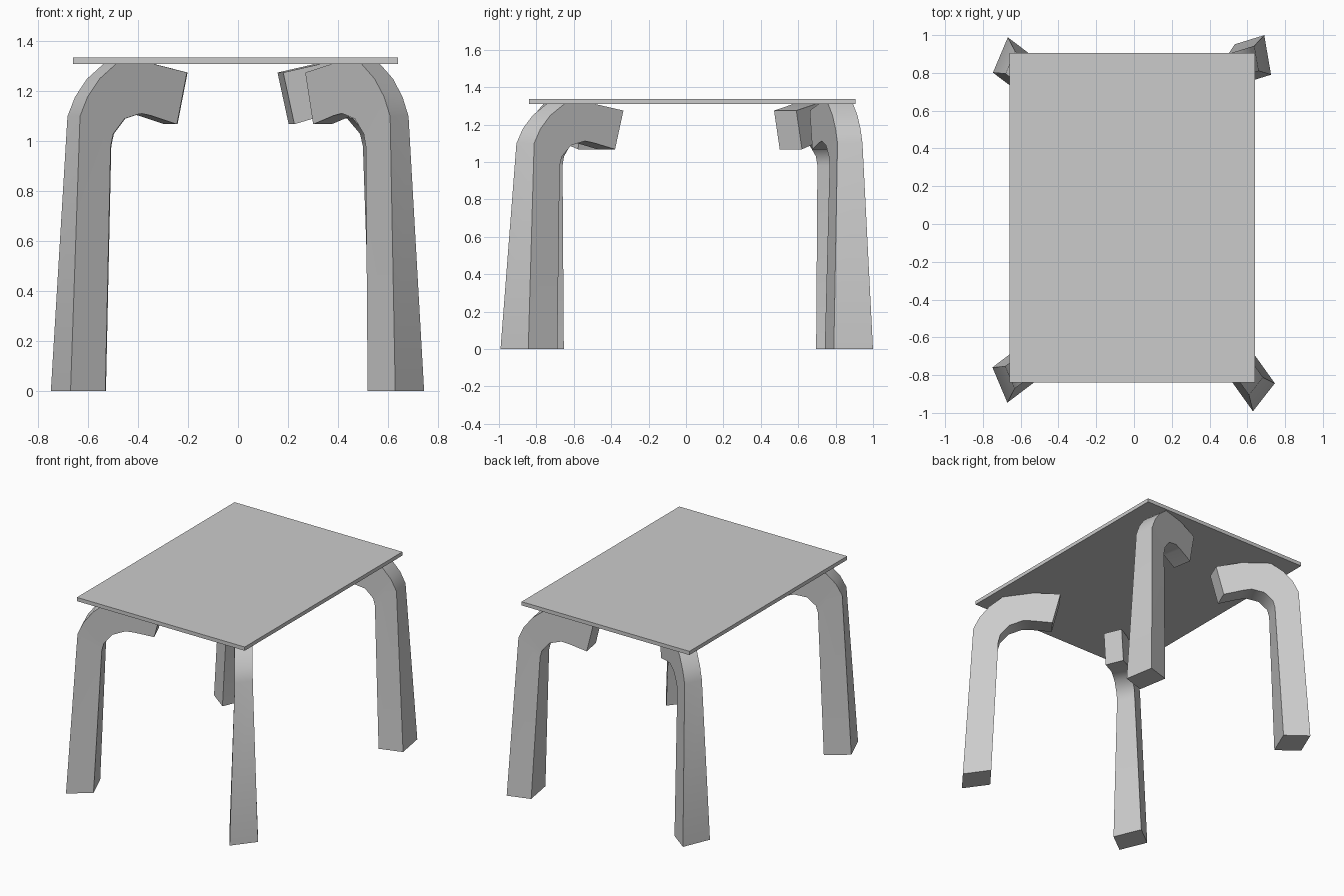
import bpy, math

if "Cube" in bpy.data.objects:
    bpy.data.objects.remove(bpy.data.objects["Cube"])

STRETCH = 1.342   # square table design stretched along y

# Leg profile in (inward distance, height): outer and inner edge, foot to tip
OUTER = [(0, 0), (.06, 1.1), (.095, 1.178), (.15, 1.25), (.225, 1.309), (.40, 1.309), (.552, 1.275)]
INNER = [(.16, 0), (.201, .98), (.213, 1.03), (.265, 1.09), (.34, 1.112), (.39, 1.102), (.506, 1.068)]


def make_object(name, verts, faces):
    mesh = bpy.data.meshes.new(name)
    mesh.from_pydata(verts, [], faces)
    mesh.update()
    ob = bpy.data.objects.new(name, mesh)
    bpy.context.collection.objects.link(ob)
    return ob


def make_leg(name, x, y, heading):
    """Curved leg, square at the foot and thinner above, pointing inward."""
    a = math.radians(heading)
    c, s = math.cos(a), math.sin(a)

    def place(u, v, z):
        return (x + u * c - v * s, y + (u * s + v * c) * STRETCH, z)

    verts, faces = [], []
    n = len(OUTER)
    for i in range(n):
        half = .08 if i == 0 else .051
        (uo, zo), (ui, zi) = OUTER[i], INNER[i]
        verts += [place(uo, -half, zo), place(ui, -half, zi),
                  place(ui, half, zi), place(uo, half, zo)]
    for i in range(n - 1):
        b = i * 4
        for k in range(4):
            j = (k + 1) % 4
            faces.append((b + k, b + j, b + 4 + j, b + 4 + k))
    faces.append((3, 2, 1, 0))
    e = (n - 1) * 4
    faces.append((e, e + 1, e + 2, e + 3))
    ob = make_object(name, verts, faces)
    bpy.ops.object.select_all(action='DESELECT')
    ob.select_set(True)
    bpy.context.view_layer.objects.active = ob
    bpy.ops.object.shade_smooth_by_angle(angle=math.radians(32))


# Four legs, each turned at its own slightly different angle
make_leg("front_left_leg", -.71, -.8525, 29.5)
make_leg("back_left_leg", -.7075, .895, -29.5)
make_leg("front_right_leg", .6875, -.9175, 133.7)
make_leg("back_right_leg", .7075, .895, 193)

# Thin rectangular top
bpy.ops.mesh.primitive_cube_add(size=1, location=(-.01, .0325, 1.3225))
top = bpy.context.object
top.name = "table_top"
top.scale = (1.30, 1.745, .026)
